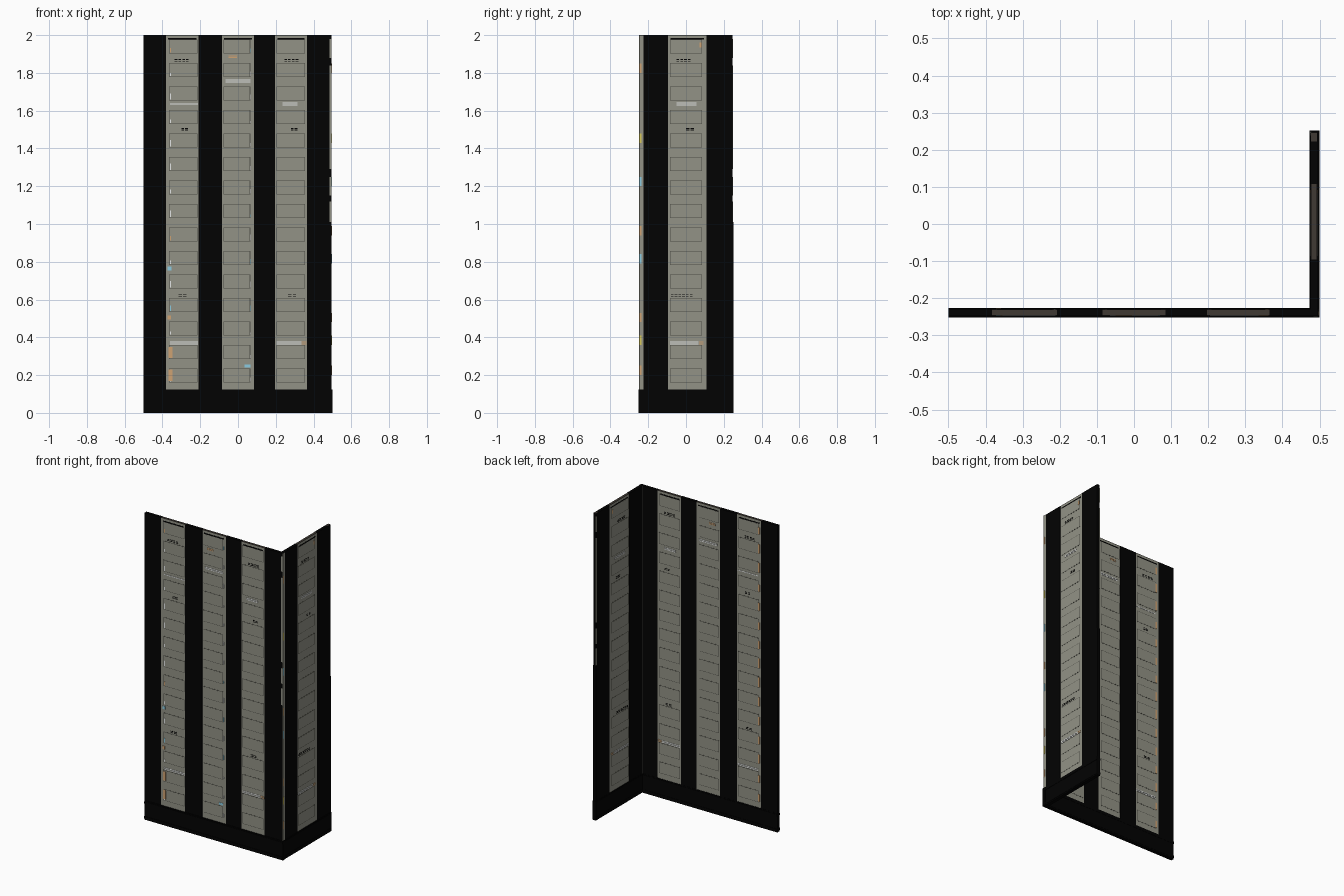
import bpy, bmesh, random

if "Cube" in bpy.data.objects:
    bpy.data.objects.remove(bpy.data.objects["Cube"])
random.seed(4)

def mat(name, r, g, b):
    m = bpy.data.materials.new(name)
    m.diffuse_color = (r, g, b, 1)
    m.use_nodes = True
    m.node_tree.nodes["Principled BSDF"].inputs["Base Color"].default_value = m.diffuse_color
    return m

BLACK = mat("black", 0.0006, 0.0006, 0.0006)
GREY = mat("warm_grey", 0.29, 0.29, 0.24)
SEAM = mat("seam_grey", 0.075, 0.075, 0.06)
BROWN = mat("dark_brown", 0.05, 0.041, 0.034)
WHITE = mat("pale_white", 0.88, 0.90, 0.90)
ORANGE = mat("orange_tan", 0.62, 0.36, 0.17)
CYAN = mat("light_blue", 0.26, 0.60, 0.75)
YELLOW = mat("yellow", 0.68, 0.58, 0.10)

# Boxes are gathered per part: name -> (material, bmesh)
parts = {}

def box(name, m, x, y, z):
    bm = parts.setdefault(name, (m, bmesh.new()))[1]
    lo, hi = zip(*(sorted(p) for p in (x, y, z)))
    for v in bmesh.ops.create_cube(bm, size=1)["verts"]:
        for i in range(3):
            v.co[i] = hi[i] if v.co[i] > 0 else lo[i]

class Wall:
    """u runs along the wall, d is the offset outwards from its mid plane."""
    def __init__(self, name, axis, centre, out):
        self.name, self.axis, self.c, self.out = name, axis, centre, out

    def box(self, part, m, u, d, z):
        d = tuple(self.c + self.out * k for k in d)
        x, y = (u, d) if self.axis == 'x' else (d, u)
        box(self.name + "_" + part, m, x, y, z)

    def plate(self, part, m, u, z, top, sides=(1, -1)):
        # thin plate on the outer (1) and inner (-1) face
        for s in sides:
            self.box(part, m, u, (s * (PAN - .001), s * (PAN + top)), z)

front = Wall("front_wall", 'x', -0.238, -1)
side = Wall("side_wall", 'y', 0.485, 1)
COL, PAN, BOT = 0.0095, 0.008, 0.122

def columns(w, spans):
    for u in spans:
        w.box("columns", BLACK, u, (-COL, COL), (0.1, 2.0))

def skirting(w, u0, u1):
    w.box("skirting", BLACK, (u0, u1), (-0.0105, 0.0125), (0, 0.125))
    for z in (0.008, 0.104):
        w.box("skirting_ridges", BLACK, (u0, u1), (-0.012, 0.0145), (z, z + 0.014))

def panel(w, u0, u1, r0, r1):
    w.box("panels", GREY, (u0, u1), (-PAN, PAN), (BOT, 1.998))
    w.box("panel_caps", BROWN, (u0, u1), (-PAN, PAN), (1.998, 2.0))
    w.plate("top_seams", BLACK, (u0 + .012, u1 - .012), (1.976, 1.984), .0006)
    # raised rectangles with a dark seam around each
    e = 0.0028
    for i in range(15):
        z0 = 0.16 + i * 0.1245
        z1 = z0 + 0.075
        w.plate("panel_seams", SEAM, (r0, r1), (z0, z1), .0006)
        w.plate("panel_faces", GREY, (r0 + e, r1 - e), (z0 + e, z1 - e), .001)

def bars(w, part, m, u0, u1, z, n=2, h=0.005):
    for k in range(n):
        zz = z + (k - (n - 1) / 2) * 0.009
        w.plate(part, m, (u0, u1), (zz - h / 2, zz + h / 2), .0016)

def dashes(w, u0, u1, z):
    # two broken rows of short dark slots
    n = max(2, round((u1 - u0) / 0.02))
    s = (u1 - u0) / n
    for k in range(n):
        for dz in (-.005, .004):
            w.plate("dark_slots", BLACK, (u0 + k * s, u0 + (k + .7) * s), (z + dz, z + dz + .004), .0012)

def chips(w, u, colours, h0, h1, width, sides):
    # small coloured indicator chips, one per rectangle, down a panel edge
    for i in range(15):
        part, m = random.choice(colours)
        z = 0.165 + i * 0.1245
        w.plate(part, m, (u, u + width), (z, z + random.uniform(h0, h1)), .0018, sides)

O, W, C = ("orange_chips", ORANGE), ("white_chips", WHITE), ("blue_chips", CYAN)

# Front wall: black columns, three panels, skirting
columns(front, [(-.5, -.382), (-.208, -.085), (.085, .197), (.365, .494)])
skirting(front, -.5, .4995)
for u0, u1, r0, r1 in [(-.382, -.208, -.365, -.215), (-.085, .085, -.078, .065), (.197, .365, .203, .355)]:
    panel(front, u0, u1, r0, r1)
bars(front, "white_bars", WHITE, -.36, -.212, .37)
bars(front, "white_bars", WHITE, .205, .335, .37)
bars(front, "white_bars", WHITE, -.36, -.212, 1.635, 1)
bars(front, "white_bars", WHITE, .235, .315, 1.635)
bars(front, "white_bars", WHITE, -.065, .065, 1.757)
bars(front, *O, -.05, -.005, 1.885)
bars(front, *O, .335, .362, .37)
for u0 in (-.375, .205):
    dashes(front, u0 + .04, u0 + .12, 1.865)
    dashes(front, u0 + .075, u0 + .115, 1.5)
    dashes(front, u0 + .06, u0 + .11, .62)
chips(front, -.36, [W, W, W, C, O], .015, .04, .005, (1,))
chips(front, .065, [W, W, C], .01, .035, .005, (1,))
chips(front, -.372, [O], .045, .065, .014, (-1,))
for z in (.17, .29):
    front.plate(*O, (-.368, -.348), (z, z + .06), .002, (1,))
front.plate(*O, (-.372, -.355), (.495, .515), .002, (1,))
front.plate(*C, (-.372, -.352), (.755, .775), .002, (1,))
front.plate(*C, (.035, .065), (.24, .255), .002, (1,))

# Side wall: black columns, one panel, skirting
columns(side, [(-.235, -.095), (.108, .247)])
skirting(side, -.235, .2515)
panel(side, -.095, .108, -.086, .086)
bars(side, "white_bars", WHITE, -.085, .065, .37)
bars(side, "white_bars", WHITE, -.05, .055, 1.635)
dashes(side, -.05, .03, 1.865)
dashes(side, 0, .05, 1.5)
dashes(side, -.08, .04, .62)
bars(side, *O, .068, .092, .37)
side.plate(*O, (.072, .082), (1.935, 1.96), .0018)
side.box("end_cap", BROWN, (.222, .247), (-.008, .008), (1.999, 2.0005))
side.box("end_column", BLACK, (.24, .2505), (-COL, COL), (0.1, 1.01))

# Grey strips at the outer and inner corner, with coloured chips
box("corner_strip", GREY, (.475, .496), (-.2465, -.2255), (BOT, 1.999))
box("corner_cover", BLACK, (.47, .494), (-.2485, -.2465), (BOT, 2.0))
box("corner_cap", BLACK, (.475, .496), (-.2465, -.2255), (1.999, 2.0))
for z, p, m in [(1.8, "orange", ORANGE), (1.43, "yellow", YELLOW), (1.2, "blue", CYAN), (.94, "orange", ORANGE),
                (.79, "blue", CYAN), (.48, "orange", ORANGE), (.36, "yellow", YELLOW), (.2, "orange", ORANGE)]:
    box("corner_chips_" + p, m, (.495, .4965), (-.245, -.236), (z, z + .05))

# Broken grey strips on the upper half, at the corner and the free end
for z0, z1 in [(1.01, 1.12), (1.15, 1.25), (1.29, 1.84), (1.88, 1.98)]:
    box("corner_front_strip", GREY, (.484, .494), (-.249, -.2475), (z0, z1))
    box("side_end_strip", GREY, (.474, .478), (.238, .2495), (z0, z1))

# Turn every gathered part into an object
for name, (m, bm) in parts.items():
    me = bpy.data.meshes.new(name)
    bm.to_mesh(me)
    bm.free()
    me.materials.append(m)
    bpy.context.collection.objects.link(bpy.data.objects.new(name, me))
